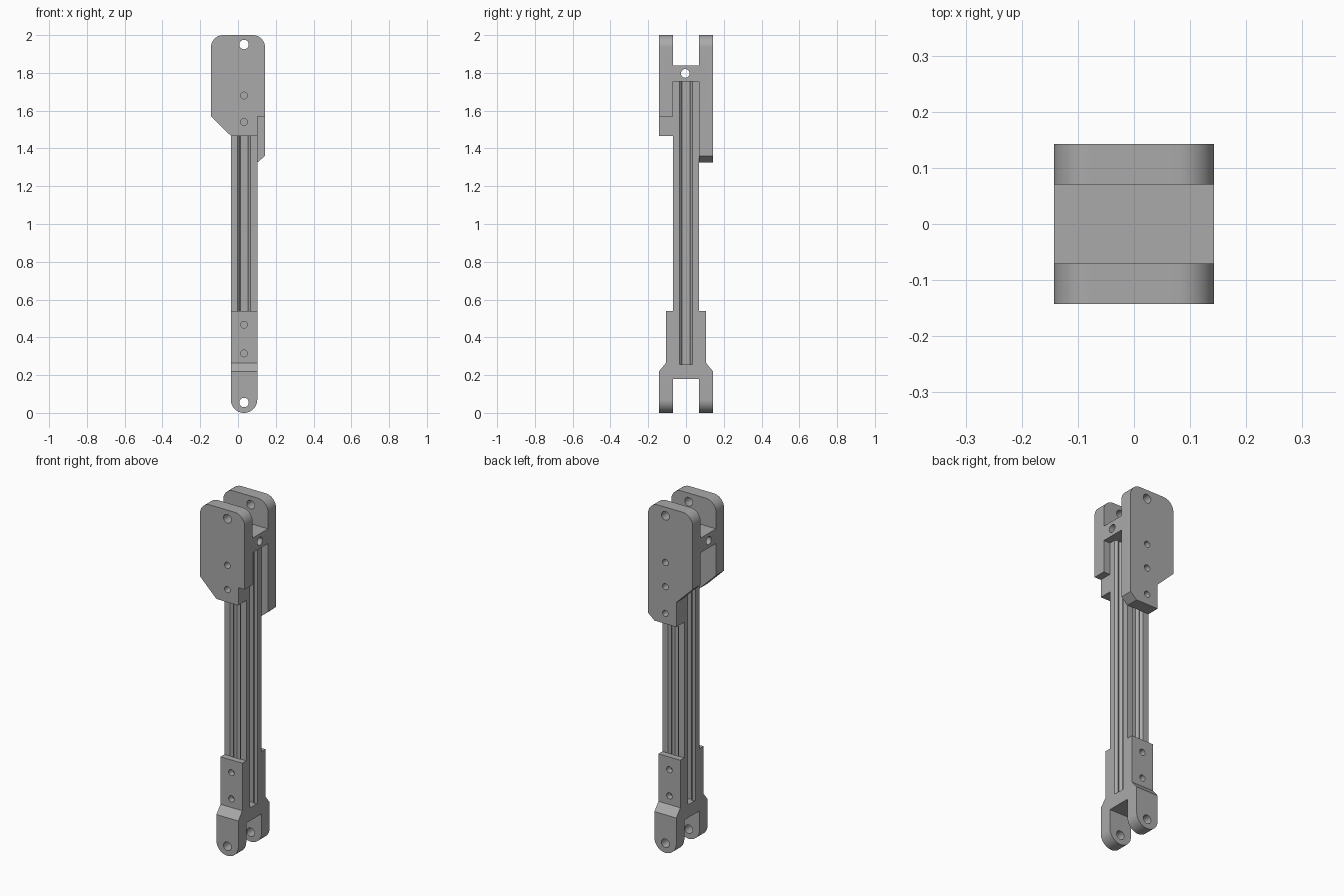
import bpy, bmesh
from math import cos, sin, pi, radians

cube = bpy.data.objects.get("Cube")
if cube:
    bpy.data.objects.remove(cube, do_unlink=True)

grey = bpy.data.materials.new("machined grey")
grey.use_nodes = True
grey.diffuse_color = (0.4, 0.4, 0.4, 1)
grey.node_tree.nodes["Principled BSDF"].inputs["Base Color"].default_value = (0.4, 0.4, 0.4, 1)

HALF = 0.143             # half width of the brackets
GAP = 0.07               # half gap between the plates, and half the rail width
CX = 0.032               # centre line of rail and holes
L, R = CX - GAP, CX + GAP


def arc(cx, cy, r, a0, a1, n=16):
    """Points on an arc, angles in degrees."""
    angles = [radians(a0 + (a1 - a0) * i / n) for i in range(n + 1)]
    return [(cx + r * cos(a), cy + r * sin(a)) for a in angles]


def prism(name, outline, axis, lo, hi):
    """Extrude a flat outline along one axis."""
    place = {"X": lambda a, b, c: (c, a, b),
             "Y": lambda a, b, c: (a, c, b),
             "Z": lambda a, b, c: (a, b, c)}[axis]
    bm = bmesh.new()
    ends = [[bm.verts.new(place(a, b, c)) for a, b in outline] for c in (lo, hi)]
    bm.faces.new(ends[0])
    bm.faces.new(ends[1])
    for i in range(len(outline)):
        j = (i + 1) % len(outline)
        bm.faces.new((ends[0][i], ends[0][j], ends[1][j], ends[1][i]))
    bmesh.ops.recalc_face_normals(bm, faces=bm.faces)
    mesh = bpy.data.meshes.new(name)
    bm.to_mesh(mesh)
    bm.free()
    mesh.materials.append(grey)
    obj = bpy.data.objects.new(name, mesh)
    bpy.context.collection.objects.link(obj)
    return obj


def activate(obj):
    bpy.ops.object.select_all(action='DESELECT')
    obj.select_set(True)
    bpy.context.view_layer.objects.active = obj


def combine(obj, tool, operation):
    """Apply a boolean and discard the tool."""
    tool.hide_render = True
    mod = obj.modifiers.new("shape", 'BOOLEAN')
    mod.object, mod.operation, mod.solver = tool, operation, 'EXACT'
    activate(obj)
    bpy.ops.object.modifier_apply(modifier=mod.name)
    bpy.data.objects.remove(tool, do_unlink=True)


def drill(obj, axis, a, b, r, lo=-0.3, hi=0.3):
    combine(obj, prism("drill", arc(a, b, r, 0, 345, 23), axis, lo, hi), 'DIFFERENCE')


def finish(obj):
    activate(obj)
    bpy.ops.object.shade_smooth_by_angle(angle=radians(30))


# Upper bracket: two rounded plates joined by a web
TOP_R = 0.065
crown = arc(HALF - TOP_R, 2 - TOP_R, TOP_R, 0, 90) + arc(TOP_R - HALF, 2 - TOP_R, TOP_R, 90, 180)
shoulder = [(-HALF, 1.57), (L, 1.467)]
front_outline = crown + shoulder + [(R, 1.467), (R, 1.57), (HALF, 1.57)]
back_outline = crown + shoulder + [(L, 1.325), (R, 1.325), (HALF, 1.36)]
upper = prism("upper_bracket", front_outline, "Y", -HALF, -GAP)
back = prism("upper_back_plate", back_outline, "Y", GAP, HALF)
for plate in (upper, back):
    drill(plate, "Y", CX, 1.95, 0.025)
    for z in (1.68, 1.54):
        drill(plate, "Y", CX, z, 0.018)
drill(back, "Y", CX, 1.385, 0.018)
web_outline = [(-GAP - 0.03, 1.755), (GAP + 0.03, 1.755), (GAP + 0.03, 1.84), (-GAP - 0.03, 1.84)]
web = prism("upper_web", web_outline, "X", -HALF, HALF)
drill(web, "X", -0.004, 1.797, 0.023)
combine(upper, back, 'UNION')
combine(upper, web, 'UNION')
finish(upper)

# Lower fork: stepped side profile trimmed to a rounded foot
side = [(HALF, 0), (HALF, 0.22), (0.106, 0.265), (0.106, 0.54), (GAP, 0.54), (GAP, 0.255)]
mirrored = [(-y, z) for y, z in reversed(side)]
fork_outline = side + mirrored + [(-GAP, 0), (-GAP, 0.18), (GAP, 0.18), (GAP, 0)]
lower = prism("lower_fork", fork_outline, "X", L, R)
foot = arc(CX, GAP, GAP, 180, 360, 32) + [(R, 0.6), (L, 0.6)]
combine(lower, prism("foot_trim", foot, "Y", -0.3, 0.3), 'INTERSECT')
drill(lower, "Y", CX, 0.055, 0.025)
for z in (0.315, 0.467):
    drill(lower, "Y", CX, z, 0.018)
finish(lower)

# Rail: square section with a tapered slot on each face
half_slot = [(0.034, GAP), (0.022, GAP - 0.013), (0.022, GAP - 0.019),
             (0.038, GAP - 0.019), (0.038, GAP - 0.026), (0.02, GAP - 0.043)]
slot = [(-x, y) for x, y in half_slot] + half_slot[::-1]
section = []
for k in range(4):
    c, s = cos(-k * pi / 2), sin(-k * pi / 2)
    for x, y in [(-GAP, GAP)] + slot:
        section.append((CX + x * c - y * s, x * s + y * c))
rail = prism("slotted_rail", section, "Z", 0.255, 1.755)
finish(rail)
